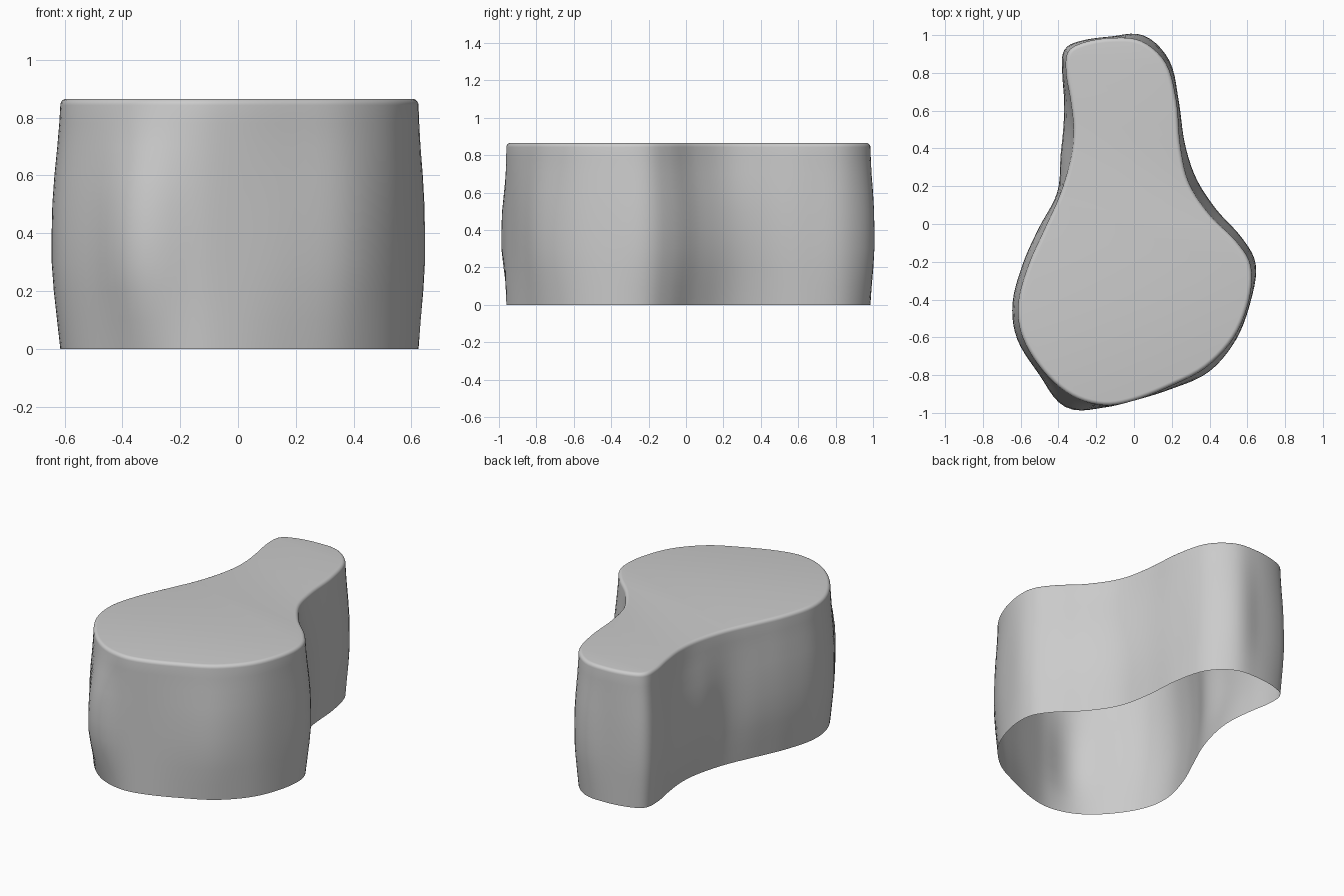
import bpy, bmesh, math
from mathutils import Vector

if "Cube" in bpy.data.objects:
    bpy.data.objects.remove(bpy.data.objects["Cube"])

# Outline control points (clockwise from the back tip): x, y, mid-height bulge
OUTLINE = [
    (-.12, .985, .008), (.04, .968, .032), (.17, .85, .022), (.225, .65, .012),
    (.245, .42, .025), (.29, .22, .045), (.40, .05, .045), (.54, -.09, .035),
    (.618, -.22, .027), (.61, -.40, .010), (.53, -.60, .015), (.38, -.76, .028),
    (.19, -.86, .015), (.0, -.935, .0), (-.16, -.96, .012), (-.33, -.91, .068),
    (-.48, -.78, .028), (-.59, -.60, .030), (-.613, -.42, .030), (-.56, -.22, .030),
    (-.48, -.04, .030), (-.39, .16, .018), (-.335, .35, .055), (-.32, .50, .055),
    (-.335, .65, .035), (-.36, .80, .020), (-.35, .91, .022), (-.27, .96, .012),
]
STEPS = 5
HEIGHT, ROUND = .865, .022


def catmull(a, b, c, d, t):
    return .5 * (2 * b + (c - a) * t + (2 * a - 5 * b + 4 * c - d) * t * t
                 + (3 * b - a - 3 * c + d) * t ** 3)


# Smooth closed outline with outward normals
ctrl = [Vector(p) for p in OUTLINE]
n = len(ctrl)
pts = [catmull(ctrl[i - 1], ctrl[i], ctrl[(i + 1) % n], ctrl[(i + 2) % n], s / STEPS)
       for i in range(n) for s in range(STEPS)]
m = len(pts)
normals = []
for i in range(m):
    t = pts[(i + 1) % m] - pts[i - 1]
    normals.append(Vector((-t.y, t.x)).normalized())

# Wall rings: z, bulge weight, inset (rounded rim at the top)
rings = [(0, 0, 0), (.10, .38, 0), (.20, .75, 0), (.30, 1, 0), (.40, 1, 0),
         (.50, .92, 0), (.60, .68, 0), (.70, .35, 0), (.78, .12, 0)]
for k in range(6):
    a = k / 5 * math.pi / 2
    rings.append((HEIGHT - ROUND * (1 - math.sin(a)), 0, ROUND * (1 - math.cos(a))))

# Open-bottomed shell with a flat top
bm = bmesh.new()
loops = []
for z, w, inset in rings:
    loops.append([bm.verts.new((p.x + q.x * (p.z * w - inset),
                                p.y + q.y * (p.z * w - inset), z))
                  for p, q in zip(pts, normals)])
for lo, hi in zip(loops, loops[1:]):
    for i in range(m):
        j = (i + 1) % m
        bm.faces.new((lo[j], lo[i], hi[i], hi[j]))
bm.faces.new(loops[-1][::-1])
bm.normal_update()

mesh = bpy.data.meshes.new("curved_shell")
bm.to_mesh(mesh)
bm.free()
shell = bpy.data.objects.new("curved_shell", mesh)
bpy.context.collection.objects.link(shell)
bpy.context.view_layer.objects.active = shell
shell.select_set(True)
bpy.ops.object.shade_smooth_by_angle(angle=math.radians(40))
